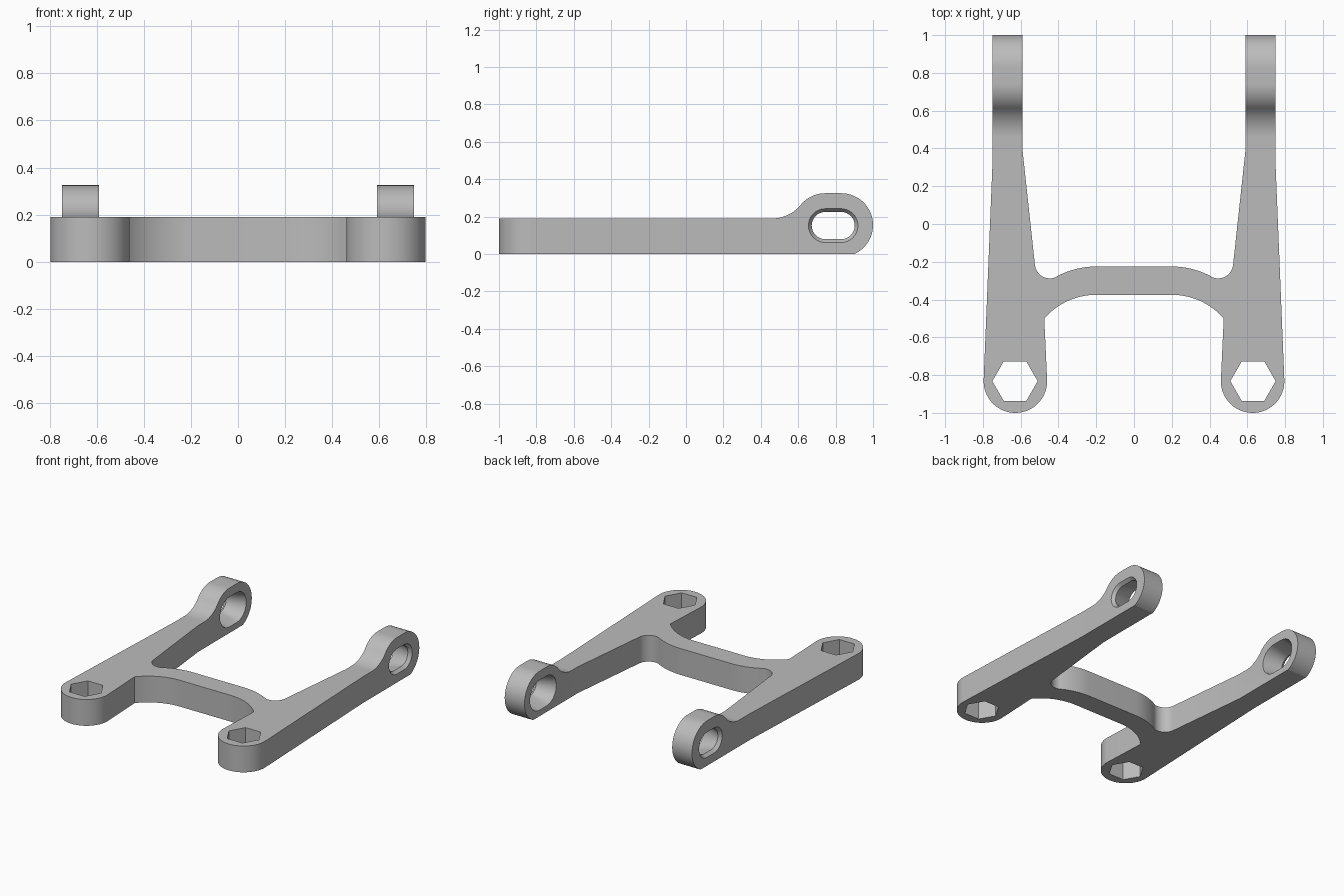
import bpy, bmesh
from math import radians, cos, sin

cube = bpy.data.objects.get("Cube")
if cube:
    bpy.data.objects.remove(cube, do_unlink=True)

metal = bpy.data.materials.new("grey metal")
metal.use_nodes = True
colour = (0.5, 0.5, 0.5, 1)
metal.diffuse_color = colour
metal.node_tree.nodes["Principled BSDF"].inputs["Base Color"].default_value = colour

HEIGHT = 0.19         # thickness of the flat body
SEAM = 0.39           # y where the flat body meets the rear arms
INNER, OUTER = 0.59, 0.748  # x faces of the rear arms


def arc(cx, cy, r, start, end, n=16):
    angles = [radians(start + (end - start) * i / n) for i in range(n + 1)]
    return [(cx + r * cos(a), cy + r * sin(a)) for a in angles]


def add_solid(bm, walls, axis):
    """Each wall is a list of matching rings; the end rings bound the caps."""
    caps = ([], [])
    for rings in walls:
        loops = [[bm.verts.new(p) for p in ring] for ring in rings]
        count = len(loops[0])
        for a, b in zip(loops, loops[1:]):
            for i in range(count):
                j = (i + 1) % count
                quad = (a[i], a[j], b[j], b[i])
                # Leave the seam open so body and arms weld together
                if any(abs(v.co.y - SEAM) > 1e-4 for v in quad):
                    bm.faces.new(quad)
        for cap, loop in zip(caps, (loops[0], loops[-1])):
            for i in range(count):
                pair = (loop[i], loop[(i + 1) % count])
                cap.append(bm.edges.get(pair) or bm.edges.new(pair))
    for cap in caps:
        bmesh.ops.triangle_fill(bm, use_beauty=True, edges=cap, normal=axis)


bm = bmesh.new()

# Flat body outline: bridge, inner fillet, tapered arm, rounded front boss
half = (
    arc(0.2, -0.665, 0.44, 90, 61.8, 10)
    + arc(0.445, -0.208, 0.08, -118.2, -5)[1:]
    + [(INNER, SEAM), (OUTER, SEAM), (OUTER, 0.35)]
    + arc(0.628, -0.832, 0.168, 2, -182, 40)
    + [(0.475, -0.5)]
    + arc(0.2, -0.74, 0.365, 41.1, 90)[1:]
)
plan = half + [(-x, y) for x, y in reversed(half)]
# Hexagonal holes through the bosses
hexagons = [arc(s * 0.63, -0.832, 0.12, 0, 300, 5) for s in (-1, 1)]
add_solid(bm, [[[(x, y, z) for x, y in outline] for z in (0, HEIGHT)]
               for outline in [plan] + hexagons], (0, 0, 1))

# Rear arm side outline: swept up from the body into a rounded eye
side = (
    [(SEAM, 0)]
    + arc(0.83, 0.155, 0.17, -65.75, 90, 32)
    + arc(0.745, 0.155, 0.17, 90, 140.7)
    + arc(0.46, HEIGHT + 0.198, 0.198, -39.3, -90)[1:]
    + [(SEAM, HEIGHT)]
)
# Slot radius across the eye: wide inside, narrow neck, outer chamfer
slot_stations = [(INNER, 0.108), (0.725, 0.073), (OUTER, 0.0905)]
for s in (-1, 1):
    body = [[(s * x, y, z) for y, z in side] for x in (INNER, OUTER)]
    slot = [[(s * x, y, z) for y, z in
             arc(0.829, 0.152, r, -90, 90) + arc(0.745, 0.152, r, 90, 270)]
            for x, r in slot_stations]
    add_solid(bm, [body, slot], (1, 0, 0))

# Weld the seams and finish
bmesh.ops.remove_doubles(bm, verts=bm.verts[:], dist=1e-4)
bmesh.ops.recalc_face_normals(bm, faces=bm.faces[:])
mesh = bpy.data.meshes.new("mounting_frame")
bm.to_mesh(mesh)
bm.free()
mesh.materials.append(metal)
frame = bpy.data.objects.new("mounting_frame", mesh)
bpy.context.collection.objects.link(frame)

bpy.ops.object.select_all(action="DESELECT")
frame.select_set(True)
bpy.context.view_layer.objects.active = frame
bpy.ops.object.shade_smooth_by_angle(angle=radians(25))
